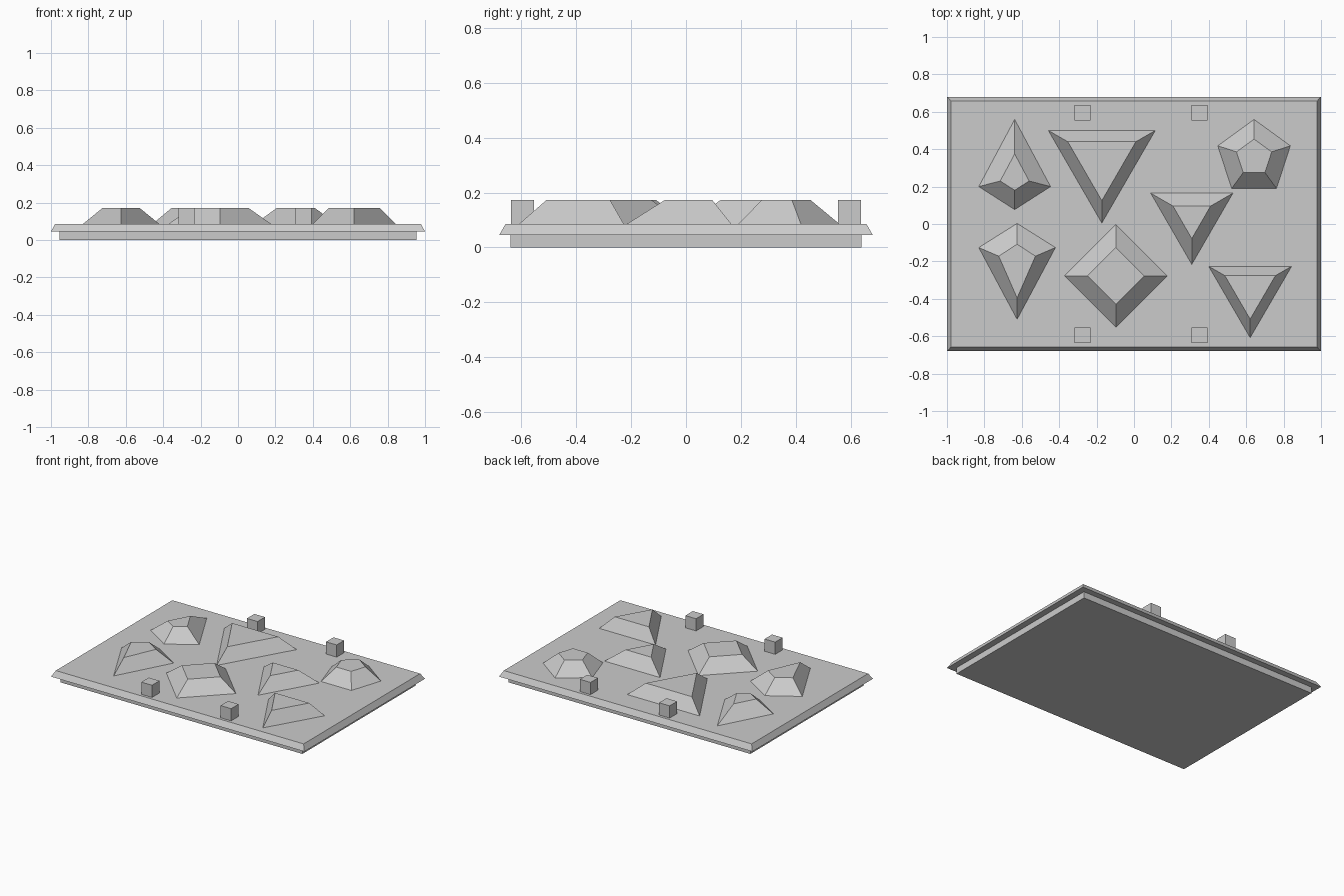
import bpy, bmesh, math
from mathutils import Vector

if "Cube" in bpy.data.objects:
    bpy.data.objects.remove(bpy.data.objects["Cube"])

stone = bpy.data.materials.new("light grey")
stone.diffuse_color = (0.6, 0.6, 0.6, 1)
stone.use_nodes = True
stone.node_tree.nodes["Principled BSDF"].inputs["Base Color"].default_value = stone.diffuse_color

DECK, TOP = 0.085, 0.172   # deck surface and top of everything standing on it


def frustum(name, lower, upper, z0, z1):
    """Solid between two matching counter-clockwise outlines."""
    bm = bmesh.new()
    a = [bm.verts.new((x, y, z0)) for x, y in lower]
    b = [bm.verts.new((x, y, z1)) for x, y in upper]
    n = len(a)
    bm.faces.new(a[::-1])
    bm.faces.new(b)
    for i in range(n):
        j = (i + 1) % n
        bm.faces.new((a[i], a[j], b[j], b[i]))
    bmesh.ops.recalc_face_normals(bm, faces=bm.faces)
    me = bpy.data.meshes.new(name)
    bm.to_mesh(me)
    bm.free()
    me.materials.append(stone)
    ob = bpy.data.objects.new(name, me)
    bpy.context.collection.objects.link(ob)
    return ob


def rect(hx, hy, cx=0, cy=0):
    return [(cx + sx * hx, cy + sy * hy) for sx, sy in ((-1, -1), (1, -1), (1, 1), (-1, 1))]


def inset(points, d):
    """Move every edge of a counter-clockwise outline inward by d."""
    pts = [Vector(p) for p in points]
    out = []
    for i, p in enumerate(pts):
        e1 = (p - pts[i - 1]).normalized()
        e2 = (pts[(i + 1) % len(pts)] - p).normalized()
        n1, n2 = Vector((-e1.y, e1.x)), Vector((-e2.y, e2.x))
        out.append(p + (n1 + n2) * d / (1 + n1.dot(n2)))
    return out


# Base and bevelled deck
frustum("base_plate", rect(0.955, 0.638), rect(0.955, 0.638), 0, 0.045)
frustum("deck_plate", rect(1, 0.68), rect(0.978, 0.657), 0.045, DECK)

# Four small posts
for x in (-0.275, 0.35):
    for y in (-0.595, 0.595):
        post = rect(0.042, 0.042, x, y)
        frustum("post", post, post, DECK, TOP)

# Triangular blocks: centre x, back y, half width, tip y, inset
for x, y, w, tip, d in ((-0.172, 0.5, 0.286, 0.005, 0.06),
                        (0.309, 0.165, 0.22, -0.216, 0.069),
                        (0.621, -0.226, 0.222, -0.608, 0.05)):
    tri = [(x, tip), (x + w, y), (x - w, y)]
    frustum("triangle_block", tri, inset(tri, d), DECK, TOP)

# Kite blocks
kite = [(-0.638, 0.077), (-0.446, 0.2), (-0.638, 0.559), (-0.83, 0.2)]
frustum("kite_block_back", kite, inset(kite, 0.087), DECK, TOP)
frustum("kite_block_front",
        [(-0.625, -0.51), (-0.42, -0.126), (-0.625, 0.003), (-0.83, -0.126)],
        [(-0.625, -0.395), (-0.527, -0.172), (-0.625, -0.108), (-0.723, -0.172)], DECK, TOP)

# Diamond block
r = 0.275
diamond = [(-0.097, -0.277 - r), (-0.097 + r, -0.277), (-0.097, -0.277 + r), (-0.097 - r, -0.277)]
frustum("diamond_block", diamond, inset(diamond, 0.087), DECK, TOP)

# Pentagon block
pent = [(0.642 + 0.204 * math.cos(math.radians(90 + 72 * i)),
         0.355 + 0.204 * math.sin(math.radians(90 + 72 * i))) for i in range(5)]
frustum("pentagon_block", pent, inset(pent, 0.085), DECK, TOP)
